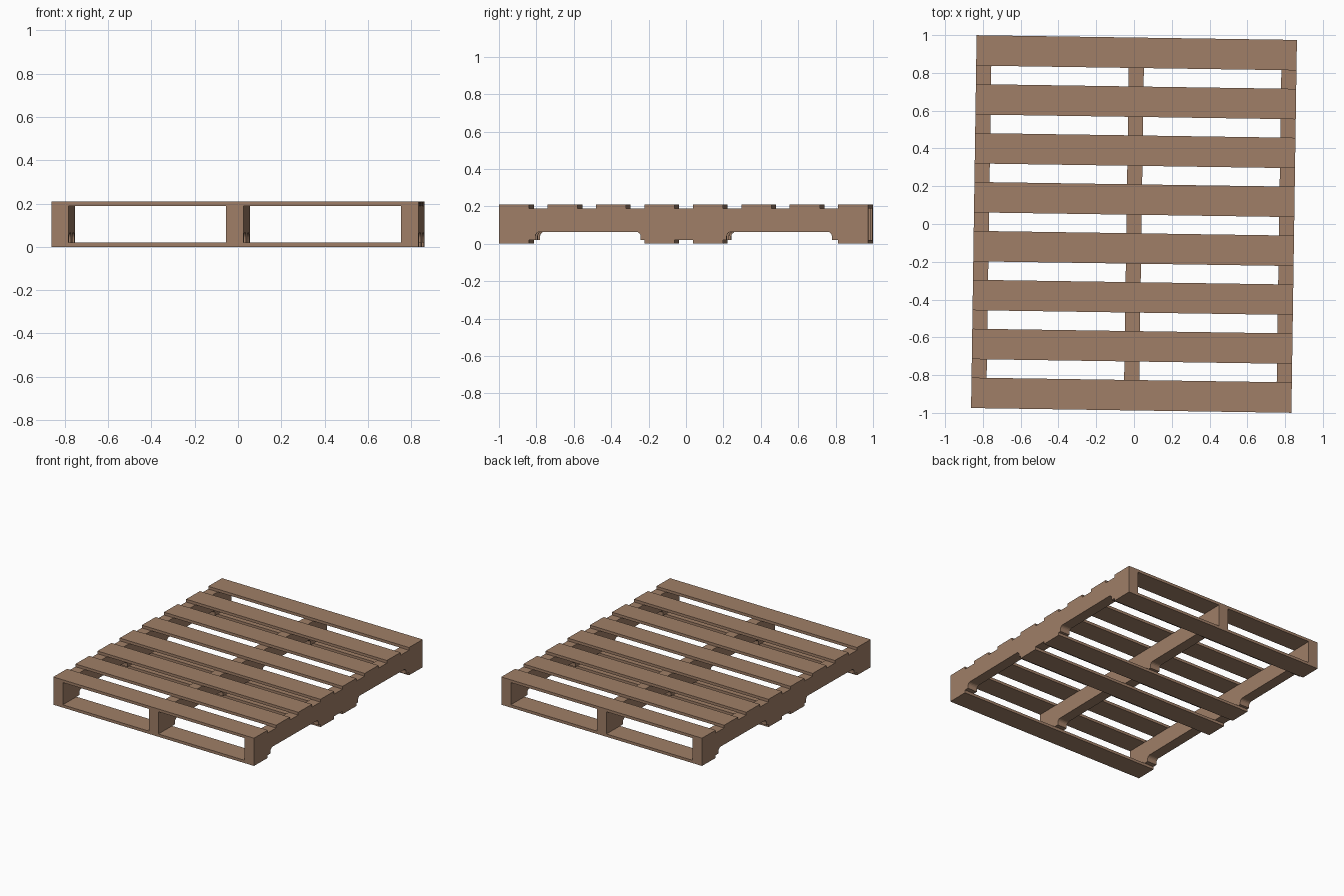
import bpy
import bmesh
from math import cos, sin, pi
from mathutils import Matrix

default_cube = bpy.data.objects.get("Cube")
if default_cube:
    bpy.data.objects.remove(default_cube)

# Overall sizes
HALF_W, HALF_L, HEIGHT = 0.848, 0.987, 0.21
BOARD_W, BOARD_T = 0.161, 0.021
STRINGER_W = 0.08
NOTCH_IN, NOTCH_OUT, NOTCH_TOP, FILLET = 0.23, 0.793, 0.064, 0.025
TURN = Matrix.Rotation(-0.0148, 4, "Z")  # whole pallet sits slightly askew

wood = bpy.data.materials.new("brown wood")
wood.use_nodes = True
colour = (0.352, 0.212, 0.136, 1)
wood.diffuse_color = colour
wood.node_tree.nodes["Principled BSDF"].inputs["Base Color"].default_value = colour


def finish(name, bm, location):
    bmesh.ops.recalc_face_normals(bm, faces=bm.faces)
    mesh = bpy.data.meshes.new(name)
    bm.to_mesh(mesh)
    bm.free()
    mesh.materials.append(wood)
    obj = bpy.data.objects.new(name, mesh)
    bpy.context.collection.objects.link(obj)
    obj.matrix_world = TURN @ Matrix.Translation(location)


def board(name, y, z):
    bm = bmesh.new()
    size = Matrix.Diagonal((2 * HALF_W, BOARD_W, BOARD_T, 1))
    bmesh.ops.create_cube(bm, size=1, matrix=size)
    finish(name, bm, (0, y, z))


def notch():
    """Outline of one fork notch, from its inner to its outer foot."""
    points = [(NOTCH_IN, BOARD_T)]
    for centre, start in ((NOTCH_IN + FILLET, pi), (NOTCH_OUT - FILLET, pi / 2)):
        for i in range(5):
            a = start - i * pi / 8
            points.append((centre + FILLET * cos(a),
                           NOTCH_TOP - FILLET + FILLET * sin(a)))
    return points + [(NOTCH_OUT, BOARD_T)]


def stringer(name, x):
    right = notch()
    left = [(-y, z) for y, z in reversed(right)]
    top = HEIGHT - BOARD_T
    outline = ([(-HALF_L, BOARD_T)] + left + right
               + [(HALF_L, BOARD_T), (HALF_L, top), (-HALF_L, top)])
    bm = bmesh.new()
    face = bm.faces.new([bm.verts.new((-STRINGER_W / 2, y, z)) for y, z in outline])
    grown = bmesh.ops.extrude_face_region(bm, geom=[face])["geom"]
    bmesh.ops.translate(bm, vec=(STRINGER_W, 0, 0),
                        verts=[v for v in grown if isinstance(v, bmesh.types.BMVert)])
    finish(name, bm, (x, 0, 0))


# Top deck of eight evenly spaced boards
END_Y = HALF_L - BOARD_W / 2
STEP = 2 * END_Y / 7
for i in range(8):
    board(f"top_board_{i + 1}", -END_Y + i * STEP, HEIGHT - BOARD_T / 2)

# Bottom boards under the ends and the middle feet
for i, y in enumerate((-END_Y, -STEP / 2, STEP / 2, END_Y)):
    board(f"bottom_board_{i + 1}", y, BOARD_T / 2)

# Notched stringers
side_x = HALF_W - STRINGER_W / 2
for name, x in (("right", -side_x), ("middle", 0), ("left", side_x)):
    stringer(name + "_stringer", x)
